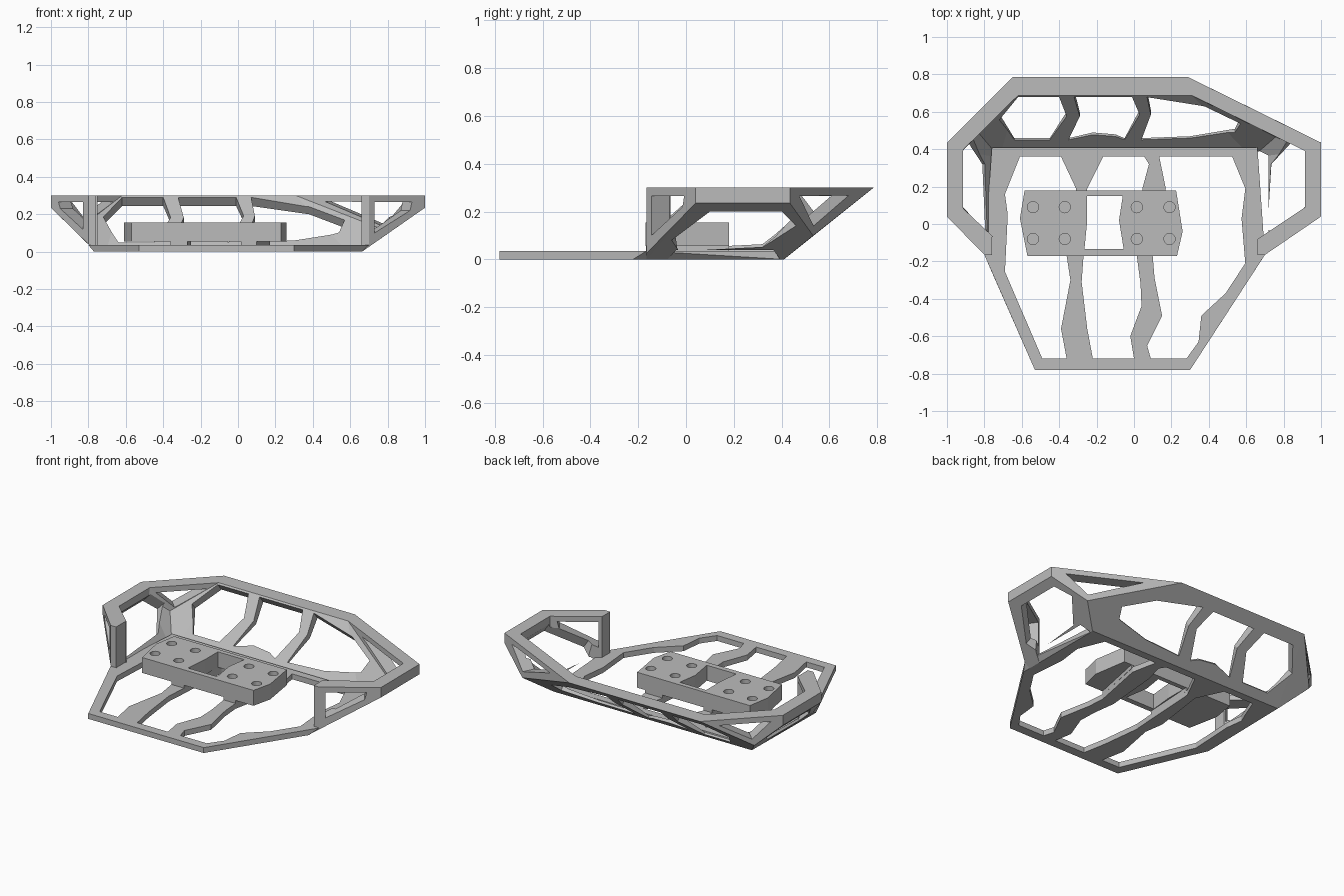
import bpy, bmesh, math
from mathutils import Vector

if "Cube" in bpy.data.objects:
    bpy.data.objects.remove(bpy.data.objects["Cube"])

grey = bpy.data.materials.new("light grey")
grey.use_nodes = True
grey.diffuse_color = (0.5, 0.5, 0.5, 1)
grey.node_tree.nodes["Principled BSDF"].inputs["Base Color"].default_value = (0.5, 0.5, 0.5, 1)


def make(name, bm):
    bmesh.ops.recalc_face_normals(bm, faces=bm.faces)
    mesh = bpy.data.meshes.new(name)
    bm.to_mesh(mesh)
    bm.free()
    mesh.materials.append(grey)
    ob = bpy.data.objects.new(name, mesh)
    bpy.context.collection.objects.link(ob)
    return ob


def hull(name, pts):
    bm = bmesh.new()
    verts = [bm.verts.new(p) for p in pts]
    res = bmesh.ops.convex_hull(bm, input=verts)
    spare = {v for v in res["geom_interior"] if isinstance(v, bmesh.types.BMVert)}
    bmesh.ops.delete(bm, geom=list(spare), context='VERTS')
    bmesh.ops.dissolve_limit(bm, angle_limit=0.005, verts=bm.verts, edges=bm.edges)
    return make(name, bm)


def prism(name, pts, a, b):
    """Sweep a polygon from offset a to offset b."""
    bm = bmesh.new()
    lo = [bm.verts.new(Vector(p) + Vector(a)) for p in pts]
    hi = [bm.verts.new(Vector(p) + Vector(b)) for p in pts]
    bm.faces.new(lo)
    bm.faces.new(hi)
    for i in range(len(pts)):
        j = (i + 1) % len(pts)
        bm.faces.new((lo[i], lo[j], hi[j], hi[i]))
    return make(name, bm)


def flat(name, xy, z0, z1):
    return prism(name, [(x, y, 0) for x, y in xy], (0, 0, z0), (0, 0, z1))


def combine(target, tool, op='DIFFERENCE'):
    tool.hide_render = True
    mod = target.modifiers.new("join", 'BOOLEAN')
    mod.operation, mod.object, mod.solver = op, tool, 'EXACT'
    dg = bpy.context.evaluated_depsgraph_get()
    dg.update()
    mesh = bpy.data.meshes.new_from_object(target.evaluated_get(dg))
    target.modifiers.clear()
    target.data = mesh
    bpy.data.objects.remove(tool)


def window(target, pts, normal, inward, outward):
    n = Vector(normal).normalized()
    combine(target, prism("cutter", pts, n * -inward, n * outward))


# Outer shape of the raised rear tray: vertical rim, sloping back and sides
TOP, LIP, FLOOR = 0.3, 0.235, 0.035
rim = [(-1, .435), (-.65, .785), (.29, .785), (1, .435),
       (1, .04), (.70, -.165), (-.80, -.165), (-1, .04)]
outer = [(x, y, TOP) for x, y in rim]
outer += [(s, y, LIP) for s in (-1, 1) for y in (.04, .435)]
outer += [(.804, .532, .099), (-.88, .555, .118),
          (.70, -.165, .026), (-.80, -.165, .04)]
outer += [(x, y, 0) for x in (.663, -.76) for y in (.41, -.165)]
frame = hull("frame", outer)

# Hollow inside of the tray and its open front
inner_rim = [(-.91, .4), (-.62, .687), (.31, .687), (.915, .39),
             (.915, .09), (.63, -.1), (-.72, -.1), (-.91, .08)]
inner = [(x, y, TOP + z) for x, y in inner_rim for z in (0, .1)]
inner += [(s * .915, y, LIP) for s in (-1, 1) for y in (.09, .39)]
inner += [(.758, .466, .125), (-.827, .483, .139)]
inner += [(x, y, z) for x in (.63, -.72) for y in (.355, -.1) for z in (FLOOR, -.05)]
combine(frame, hull("cutter", inner))
combine(frame, flat("cutter", [(-.76, -.5), (.66, -.5), (.66, -.07), (-.76, -.07)], -.1, .5))

# Flat floor plate
floor_top = [(-.53, -.78), (.30, -.78), (.70, -.165), (.66, .41), (-.76, .41), (-.80, -.165)]
floor_low = [(-.53, -.78), (.30, -.78), (.663, -.222), (.66, .41), (-.76, .41), (-.77, -.235)]
plate = hull("plate", [(x, y, FLOOR) for x, y in floor_top] + [(x, y, 0) for x, y in floor_low])
combine(frame, plate, 'UNION')

# Floor openings, leaving two crooked ribs
strip_a_left = [(-.36, -.72), (-.39, -.56), (-.34, -.3), (-.36, -.17), (-.31, .19), (-.39, .36)]
strip_a_right = [(-.22, -.72), (-.25, -.56), (-.28, -.31), (-.27, -.17), (-.25, .19), (-.165, .36)]
strip_b_left = [(0, -.72), (-.02, -.6), (.04, -.44), (.035, -.32), (.015, -.17), (.045, .19), (.08, .32), (.055, .36)]
strip_b_right = [(.09, -.72), (.07, -.65), (.15, -.49), (.11, -.29), (.1, -.17), (.17, .19), (.135, .36)]
far_left = [(-.49, -.72), (-.69, -.255), (-.675, .05), (-.69, .16), (-.61, .36)]
far_right = [(.28, -.72), (.345, -.63), (.36, -.49), (.49, -.37), (.595, -.21), (.575, .03), (.595, .19), (.525, .36)]
for left, right in ((far_left, strip_a_left), (strip_a_right, strip_b_left), (strip_b_right, far_right)):
    combine(frame, flat("cutter", left + right[::-1], -.1, .05))

# Back wall openings, given on the inner slope
for hole in ([(-.62, .675), (-.40, .675), (-.36, .56), (-.45, .42), (-.64, .42), (-.72, .55)],
             [(-.32, .675), (-.01, .675), (.03, .57), (-.05, .42), (-.1, .44), (-.22, .45), (-.35, .42), (-.29, .56)],
             [(.07, .675), (.38, .62), (.57, .53), (.54, .47), (.3, .43), (.04, .42), (.09, .57)]):
    window(frame, [(x, y, (y - .312) / 1.233) for x, y in hole], (0, .63, -.777), .04, .12)

# Side wall openings
side_hole = [(-.06, .08), (.1, .2), (.4, .2), (.46, .14), (.32, .05), (-.03, .035)]
for sign, foot, slope in ((1, .663, 1.434), (-1, .76, 1.021)):
    pts = [(sign * (foot + slope * z), y, z) for y, z in side_hole]
    window(frame, pts, (sign, 0, -slope), .09, .05)

# Openings in the four upright corner walls
for p, q, hole in (
        ((1, .435), (.29, .785), [(.92, .265), (.5, .268), (.66, .2), (.8, .14)]),
        ((-1, .435), (-.65, .785), [(-.95, .265), (-.73, .265), (-.87, .16)]),
        ((1, .04), (.70, -.165), [(.73, .10), (.73, .265), (.93, .265), (.92, .22)]),
        ((-1, .04), (-.80, -.165), [(-.96, .265), (-.83, .265), (-.83, .12), (-.95, .23)])):
    dx, dy = q[0] - p[0], q[1] - p[1]
    n = Vector((-dy, dx, 0))
    if n.y * p[1] * (1 if p[1] > .1 else -1) < 0:
        n = -n
    pts = [(x, p[1] + (x - p[0]) * dy / dx, z) for x, z in hole]
    window(frame, pts, n, .13, .05)

# Mounting block with a central opening and blind screw holes
block = flat("mounting_block", [(-.585, .18), (.225, .18), (.26, -.04), (.23, -.17),
                                (-.57, -.17), (-.61, .03)], .055, .155)
combine(block, flat("cutter", [(-.25, .15), (-.06, .15), (-.08, .02), (-.055, -.135),
                               (-.265, -.135), (-.25, .02)], 0, .3))
for cx in (-.54, -.37, .015, .19):
    for cy in (.09, -.08):
        ring = [(cx + .03 * math.cos(i * math.pi / 12), cy + .03 * math.sin(i * math.pi / 12))
                for i in range(24)]
        combine(block, flat("cutter", ring, .10, .2))

# Pads that hold the block on the ribs
flat("left_rib_pad", [(-.36, -.168), (-.27, -.168), (-.25, .178), (-.31, .178)], .03, .057)
flat("right_rib_pad", [(.015, -.168), (.1, -.168), (.17, .178), (.045, .178)], .03, .057)
